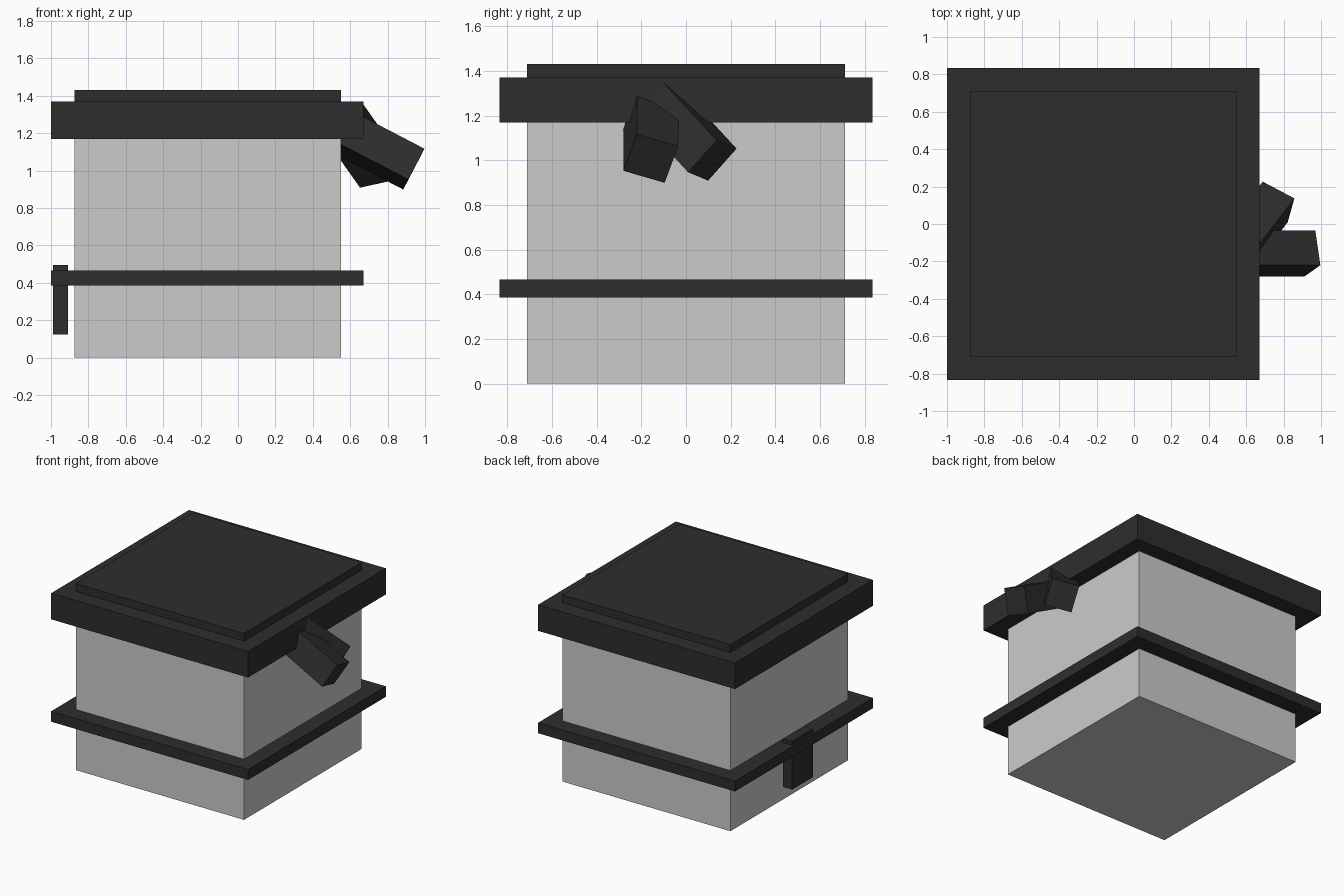
import bpy
import bmesh
from mathutils import Vector, Matrix

if "Cube" in bpy.data.objects:
    bpy.data.objects.remove(bpy.data.objects["Cube"])

dark = bpy.data.materials.new("dark_grey")
dark.diffuse_color = (0.027, 0.027, 0.027, 1)
dark.use_nodes = True
dark.node_tree.nodes["Principled BSDF"].inputs["Base Color"].default_value = dark.diffuse_color


def box(name, size, matrix, material=None):
    """Box of the given size, placed by a matrix."""
    bm = bmesh.new()
    bmesh.ops.create_cube(bm, size=1, matrix=Matrix.Diagonal((*size, 1)))
    mesh = bpy.data.meshes.new(name)
    bm.to_mesh(mesh)
    bm.free()
    obj = bpy.data.objects.new(name, mesh)
    obj.matrix_world = matrix
    bpy.context.collection.objects.link(obj)
    if material:
        mesh.materials.append(material)
    return obj


def slab(name, x, y, z, material=None):
    """Axis-aligned box from (min, max) ranges."""
    size = [r[1] - r[0] for r in (x, y, z)]
    centre = Vector([(r[0] + r[1]) / 2 for r in (x, y, z)])
    return box(name, size, Matrix.Translation(centre), material)


def stub(name, end_centre, axis, side, width, length):
    """Tilted square bar whose outer end face is centred on end_centre."""
    a = Vector(axis).normalized()
    s = Vector(side)
    s = (s - a * s.dot(a)).normalized()
    rot = Matrix((s, a.cross(s), a)).transposed().to_4x4()
    centre = Vector(end_centre) - a * length / 2
    return box(name, (width, width, length), Matrix.Translation(centre) @ rot, dark)


# Main body and the overhanging slabs
inner = ((-0.875, 0.55), (-0.712, 0.712))
outer = ((-1.0, 0.67), (-0.835, 0.835))
slab("body", *inner, (0, 1.17))
slab("lower_band", *outer, (0.385, 0.465), dark)
slab("lid", *outer, (1.17, 1.37), dark)
slab("lid_top", *inner, (1.37, 1.43), dark)

# Latch tab on the left side
slab("latch", (-0.988, -0.91), (-0.125, 0.125), (0.125, 0.495), dark)

# Two tilted bars sticking out on the right side
stub("front_bar", (0.94, -0.158, 1.008), (0.887, -0.005, -0.462),
     (-0.027, 0.185, -0.054), 0.195, 0.42)
stub("back_bar", (0.755, 0.118, 0.999), (0.46, 0.60, -0.65),
     (0.156, -0.082, 0.034), 0.195, 0.42)
